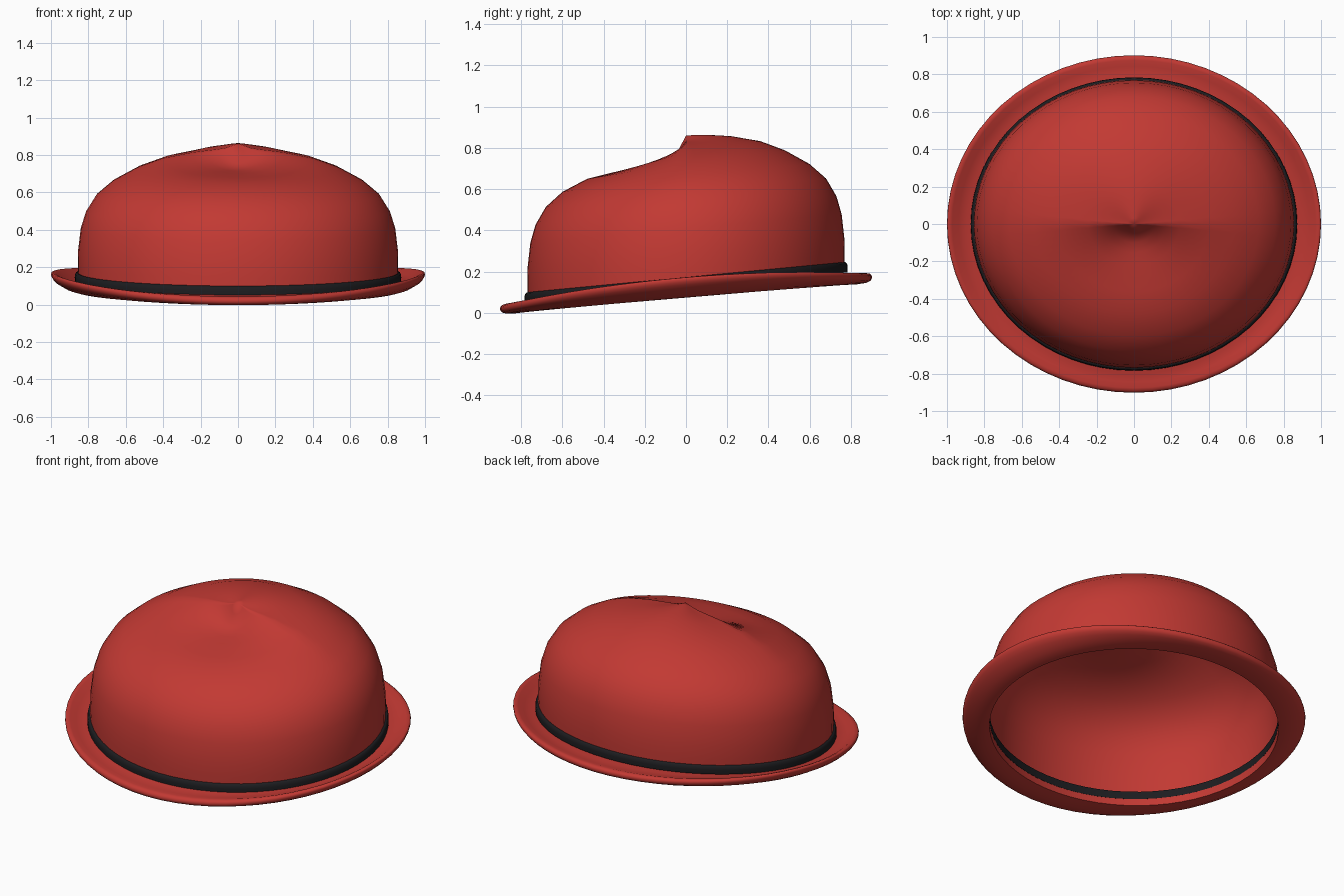
import bpy, bmesh
from math import sin, cos, pi, radians

if "Cube" in bpy.data.objects:
    bpy.data.objects.remove(bpy.data.objects["Cube"])

SEG = 64


def material(name, color):
    m = bpy.data.materials.new(name)
    m.diffuse_color = (*color, 1)
    m.use_nodes = True
    m.node_tree.nodes["Principled BSDF"].inputs["Base Color"].default_value = m.diffuse_color
    return m


def lerp(table, r):
    for (a, u), (b, v) in zip(table, table[1:]):
        if a <= r <= b:
            return u + (v - u) * (r - a) / (b - a)
    return table[-1][1]


def sweep(name, count, point, mat, closed, pole=None):
    """Build rings of SEG points; point(i, angle) gives the position on ring i."""
    bm = bmesh.new()
    rings = [[bm.verts.new(point(i, 2 * pi * k / SEG)) for k in range(SEG)]
             for i in range(count)]
    for i in range(count if closed else count - 1):
        a, b = rings[i], rings[(i + 1) % count]
        for k in range(SEG):
            n = (k + 1) % SEG
            bm.faces.new((a[k], a[n], b[n], b[k]))
    if pole:
        top = bm.verts.new(pole)
        for k in range(SEG):
            bm.faces.new((rings[-1][k], rings[-1][(k + 1) % SEG], top))
    bmesh.ops.recalc_face_normals(bm, faces=bm.faces)
    me = bpy.data.meshes.new(name)
    bm.to_mesh(me)
    bm.free()
    ob = bpy.data.objects.new(name, me)
    bpy.context.collection.objects.link(ob)
    me.materials.append(mat)
    bpy.ops.object.select_all(action='DESELECT')
    ob.select_set(True)
    bpy.context.view_layer.objects.active = ob
    bpy.ops.object.shade_smooth_by_angle(angle=radians(60))
    return ob


red = material("red_felt", (0.54, 0.041, 0.033))
black = material("black_ribbon", (0.012, 0.012, 0.014))

# Crown: oval dome, tilted up to the back, with a pinch pressed into its front
dome = [(1, .13), (1.002, .21), (1, .29), (.983, .41), (.95, .5), (.885, .59),
        (.78, .668), (.625, .745), (.47, .8), (.286, .837), (.2, .847),
        (.13, .854), (.08, .857), (.04, .859)]
dent = [(0, 0), (.04, .055), (.08, .098), (.13, .118), (.26, .12), (.47, .088),
        (.625, .052), (.78, .027), (.885, .015), (1, 0)]


def crown_point(i, t):
    r, z = dome[i]
    x, y = .855 * r * cos(t), .768 * r * sin(t)
    d = lerp(dent, r)
    return x, y, z + .09 * y - d * max(0, -sin(t)) - .2 * d * cos(t) ** 2


sweep("crown", len(dome), crown_point, red, False, (0, 0, .86))

# Hat band: thin rounded ring around the foot of the crown
band = [(-.012, -.025), (-.012, .022), (.004, .026), (.013, .018),
        (.016, 0), (.015, -.025)]


def band_point(i, t):
    d, z = band[i]
    y = (.768 + d) * sin(t)
    return (.857 + d) * cos(t), y, .147 + z + .095 * y


sweep("hat_band", len(band), band_point, black, True)

# Brim: (across, height) section with a rolled lip, curling up at the sides
brim = [(0, -.018), (0, .03), (.3, .024), (.6, .02), (.82, .026), (.93, .022),
        (.985, .014), (1, .004), (.985, -.006), (.93, -.014), (.8, -.021),
        (.5, -.024), (.2, -.022)]


def brim_point(i, t):
    u, z = brim[i]
    y = (.757 + .145 * u) * sin(t)
    curl = .066 * cos(t) ** 2 * u ** 1.6
    return (.845 + .155 * u) * cos(t), y, .092 + z + .085 * y + curl


sweep("brim", len(brim), brim_point, red, True)
